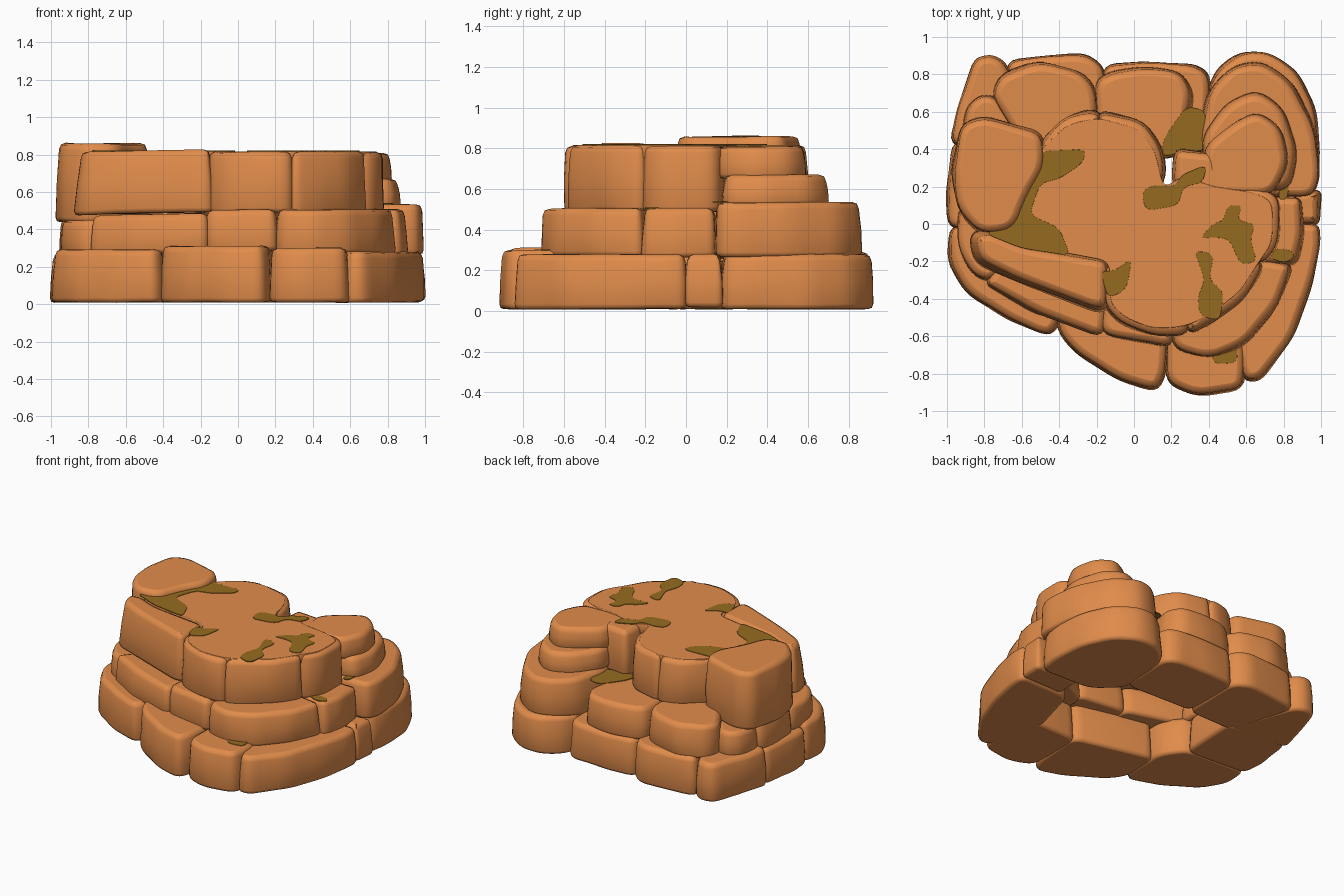
import bpy, bmesh, math
from mathutils import Vector, noise


def material(name, rgb):
    m = bpy.data.materials.new(name)
    m.diffuse_color = (*rgb, 1)
    return m


ROCK = material("orange sandstone", (0.75, 0.262, 0.07))
MOSS = material("olive moss", (0.30, 0.148, 0.014))


def rounded(pts, r):
    """Round each corner of a polygon; returns a counter-clockwise outline."""
    pts = [Vector(p) for p in pts]
    area = sum(a.x * b.y - b.x * a.y for a, b in zip(pts, pts[1:] + pts[:1]))
    if area < 0:
        pts.reverse()
    out = []
    for i, p in enumerate(pts):
        a, b = pts[i - 1] - p, pts[(i + 1) % len(pts)] - p
        s = p + a.normalized() * min(r, a.length * 0.42)
        e = p + b.normalized() * min(r, b.length * 0.42)
        for t in (0, 0.25, 0.5, 0.75, 1):
            out.append(s * (1 - t) ** 2 + p * 2 * t * (1 - t) + e * t * t)
    return out


def slab(name, pts, z0, z1, mat=ROCK, bev=0.034, r=0.075, taper=0.012, wob=0.012, tilt=0):
    """Pillow-edged stone extruded from a plan outline; tilt slopes it along x."""
    o = rounded(pts, r)
    n = len(o)
    mid = sum(p.x for p in o) / n
    nrm = []
    for i in range(n):
        d = o[(i + 1) % n] - o[i - 1]
        nrm.append(Vector((-d.y, d.x)).normalized())
    low = bev * 0.7
    prof = [(low, z0), (low * 0.3, z0 + low * 0.25), (0, z0 + low),
            (taper * 0.3, (z0 + z1) / 2),
            (taper, z1 - bev), (taper + bev * 0.3, z1 - bev * 0.25), (taper + bev, z1)]
    bm = bmesh.new()
    rings = []
    for inset, z in prof:
        ring = []
        for p, k in zip(o, nrm):
            q = p + k * inset
            w = noise.noise(Vector((q.x * 4, q.y * 4, z * 4))) * wob
            ring.append(bm.verts.new((q.x + k.x * w, q.y + k.y * w, z + w * 0.5 + tilt * (q.x - mid))))
        rings.append(ring)
    for a, b in zip(rings, rings[1:]):
        for i in range(n):
            j = (i + 1) % n
            bm.faces.new((a[i], a[j], b[j], b[i]))
    bm.faces.new(rings[0][::-1])
    bm.faces.new(rings[-1])
    for f in bm.faces:
        f.smooth = len(f.verts) == 4
    me = bpy.data.meshes.new(name)
    bm.to_mesh(me)
    bm.free()
    me.materials.append(mat)
    ob = bpy.data.objects.new(name, me)
    bpy.context.collection.objects.link(ob)
    return ob


def moss(name, pts, z):
    slab(name, pts, z - 0.004, z + 0.002, MOSS, bev=0.001, r=0.05, taper=0, wob=0)


# bottom course of stones
slab("base_front_left", [(-0.99, 0.0), (-1, -0.2), (-0.9, -0.37), (-0.72, -0.49), (-0.46, -0.61), (-0.39, -0.54),
                         (-0.38, -0.2), (-0.5, -0.03)], 0.01, 0.29)
slab("base_front", [(-0.42, -0.57), (-0.3, -0.7), (-0.1, -0.83), (0.12, -0.9), (0.18, -0.8), (0.2, -0.4),
                    (-0.4, -0.25)], 0.01, 0.31)
slab("base_front_mid", [(0.165, -0.85), (0.34, -0.925), (0.59, -0.89), (0.6, -0.7), (0.55, -0.4), (0.17, -0.4)],
     0.01, 0.3)
slab("base_front_right", [(0.58, -0.84), (0.68, -0.845), (0.85, -0.61), (0.95, -0.35), (1, -0.1), (0.99, 0.01),
                          (0.58, 0.0), (0.48, -0.4)], 0.01, 0.28)
slab("base_right_small", [(0.65, -0.005), (0.99, -0.005), (1, 0.18), (0.65, 0.185)], 0.02, 0.28, r=0.035)
slab("base_back_right", [(0.55, 0.17), (0.97, 0.17), (1, 0.35), (0.98, 0.6), (0.88, 0.82), (0.72, 0.925),
                         (0.56, 0.92), (0.43, 0.82), (0.36, 0.6), (0.37, 0.35)], 0.01, 0.28)
slab("base_back_mid", [(-0.17, 0.855), (0.1, 0.87), (0.32, 0.86), (0.41, 0.8), (0.4, 0.38), (-0.17, 0.38)],
     0.01, 0.28)
slab("base_back_left", [(-0.69, 0.87), (-0.5, 0.9), (-0.26, 0.92), (-0.15, 0.84), (-0.16, 0.38), (-0.55, 0.36)],
     0.01, 0.29)
slab("base_left_back", [(-0.68, 0.86), (-0.76, 0.91), (-0.86, 0.89), (-0.94, 0.65), (-0.99, 0.42), (-0.5, 0.35)],
     0.01, 0.29)
slab("base_left", [(-0.97, 0.45), (-1, 0.2), (-1, -0.03), (-0.5, -0.05), (-0.48, 0.42)], 0.01, 0.27)

# middle course of stones
slab("middle_left_front", [(-0.94, 0.1), (-0.95, -0.12), (-0.87, -0.27), (-0.77, -0.32), (-0.5, -0.1), (-0.5, 0.1)],
     0.265, 0.45)
slab("middle_front_left", [(-0.82, -0.32), (-0.55, -0.47), (-0.16, -0.61), (-0.12, -0.25), (-0.6, -0.08)],
     0.27, 0.48, tilt=0.03)
slab("middle_front", [(-0.18, -0.59), (0.0, -0.63), (0.21, -0.67), (0.24, -0.3), (-0.15, -0.25)], 0.285, 0.505)
slab("middle_front_right", [(0.2, -0.67), (0.4, -0.725), (0.6, -0.65), (0.76, -0.46), (0.86, -0.21), (0.5, -0.15),
                            (0.2, -0.3)], 0.27, 0.505)
slab("middle_right", [(0.5, -0.22), (0.87, -0.22), (0.91, -0.05), (0.9, 0.15), (0.5, 0.16)], 0.265, 0.505, r=0.05)
slab("middle_back_right", [(0.45, 0.14), (0.96, 0.14), (1, 0.25), (0.97, 0.52), (0.85, 0.76), (0.68, 0.875),
                           (0.52, 0.85), (0.4, 0.71), (0.34, 0.45)], 0.265, 0.535)
slab("middle_back", [(-0.21, 0.76), (-0.12, 0.82), (0.05, 0.84), (0.25, 0.82), (0.32, 0.7), (0.25, 0.35),
                     (-0.2, 0.33)], 0.265, 0.5)
slab("middle_back_left", [(-0.77, 0.68), (-0.72, 0.8), (-0.52, 0.87), (-0.28, 0.82), (-0.2, 0.72), (-0.19, 0.33),
                          (-0.55, 0.33)], 0.27, 0.505)
slab("middle_left_back", [(-0.73, 0.69), (-0.83, 0.695), (-0.9, 0.62), (-0.92, 0.43), (-0.5, 0.34)], 0.27, 0.45)
slab("middle_left", [(-0.93, 0.46), (-0.96, 0.28), (-0.95, 0.07), (-0.45, 0.07), (-0.45, 0.42)], 0.255, 0.46)

# top course of stones
slab("top_left_boulder", [(-0.98, 0.28), (-0.93, 0.53), (-0.8, 0.58), (-0.48, 0.49), (-0.47, 0.32), (-0.57, 0.16),
                          (-0.64, -0.03), (-0.82, -0.06), (-0.95, 0.08)], 0.44, 0.86)
slab("top_front_left", [(-0.88, -0.05), (-0.76, -0.02), (-0.6, -0.1), (-0.12, -0.18), (-0.12, -0.45),
                        (-0.2, -0.48), (-0.6, -0.33), (-0.85, -0.21)], 0.485, 0.82, tilt=0.02, taper=0.03)
slab("top_front", [(-0.17, -0.43), (-0.08, -0.53), (0.1, -0.605), (0.3, -0.595), (0.3, -0.3), (-0.16, -0.2)],
     0.49, 0.815)
slab("top_front_right", [(0.28, -0.6), (0.42, -0.53), (0.6, -0.4), (0.71, -0.21), (0.45, -0.1), (0.27, -0.3)],
     0.49, 0.815)
slab("top_right", [(0.45, -0.22), (0.7, -0.22), (0.78, -0.1), (0.785, 0.14), (0.68, 0.2), (0.45, 0.2)],
     0.49, 0.815)
slab("top_back_right_lower", [(0.38, 0.16), (0.83, 0.18), (0.87, 0.38), (0.81, 0.62), (0.66, 0.72), (0.5, 0.65),
                              (0.36, 0.48)], 0.52, 0.67)
slab("top_back_right_upper", [(0.38, 0.14), (0.74, 0.15), (0.83, 0.32), (0.79, 0.52), (0.66, 0.61), (0.52, 0.54),
                              (0.37, 0.41)], 0.65, 0.81)
slab("top_back_notch", [(0.2, 0.22), (0.22, 0.4), (0.44, 0.38), (0.5, 0.15), (0.3, 0.1)], 0.49, 0.81, r=0.05)
slab("top_back", [(-0.2, 0.61), (0.06, 0.55), (0.15, 0.42), (0.175, 0.26), (0.1, 0.1), (-0.2, 0.2)], 0.49, 0.815)
slab("top_back_left", [(-0.52, 0.42), (-0.38, 0.57), (-0.24, 0.61), (-0.17, 0.59), (-0.18, 0.2), (-0.5, 0.2)],
     0.49, 0.815)

# flat capping layer that joins the top stones
slab("top_cap", [(-0.78, -0.04), (-0.55, -0.12), (-0.13, -0.2), (-0.13, -0.42), (-0.05, -0.5), (0.1, -0.56),
                 (0.27, -0.55), (0.4, -0.49), (0.57, -0.36), (0.67, -0.2), (0.74, -0.1), (0.74, 0.12),
                 (0.64, 0.17), (0.42, 0.2), (0.26, 0.26), (0.16, 0.19), (0.11, 0.4), (0.03, 0.51), (-0.2, 0.57),
                 (-0.36, 0.53), (-0.5, 0.4), (-0.6, 0.1)],
     0.75, 0.817, bev=0.004, r=0.06, taper=0, wob=0)

# moss patches on the cap
moss("moss_left", [(-0.5, 0.39), (-0.26, 0.4), (-0.27, 0.33), (-0.4, 0.24), (-0.5, 0.22), (-0.56, 0.05),
                   (-0.4, -0.02), (-0.34, -0.17), (-0.6, -0.13), (-0.8, -0.05), (-0.65, 0.02), (-0.6, 0.17),
                   (-0.5, 0.3)], 0.819)
moss("moss_right", [(0.35, -0.08), (0.42, 0.0), (0.48, 0.02), (0.5, 0.1), (0.58, 0.1), (0.55, 0.02), (0.65, 0.0),
                    (0.62, -0.08), (0.66, -0.2), (0.57, -0.22), (0.51, -0.08), (0.42, -0.07)], 0.819)
moss("moss_front", [(0.32, -0.14), (0.43, -0.16), (0.4, -0.3), (0.48, -0.36), (0.46, -0.52), (0.35, -0.49),
                    (0.34, -0.39), (0.38, -0.3)], 0.819)
moss("moss_back", [(0.04, 0.18), (0.12, 0.21), (0.22, 0.2), (0.25, 0.26), (0.39, 0.32),
                   (0.37, 0.22), (0.26, 0.2), (0.24, 0.1), (0.06, 0.07)], 0.819)
moss("moss_front_left", [(-0.18, -0.25), (-0.1, -0.25), (-0.01, -0.18), (-0.04, -0.35), (-0.14, -0.4)], 0.819)

# moss on the ledges between courses
moss("moss_back_ledge", [(0.16, 0.46), (0.28, 0.63), (0.38, 0.61), (0.4, 0.4), (0.14, 0.36)], 0.502)
moss("moss_right_ledge", [(0.77, 0.13), (0.78, 0.23), (0.83, 0.22), (0.82, 0.13)], 0.538)
moss("moss_right_low_ledge", [(0.7, -0.17), (0.8, -0.21), (0.86, -0.18), (0.84, -0.14), (0.76, -0.13)], 0.507)
moss("moss_front_ledge", [(0.41, -0.69), (0.43, -0.75), (0.56, -0.74), (0.54, -0.62)], 0.302)
